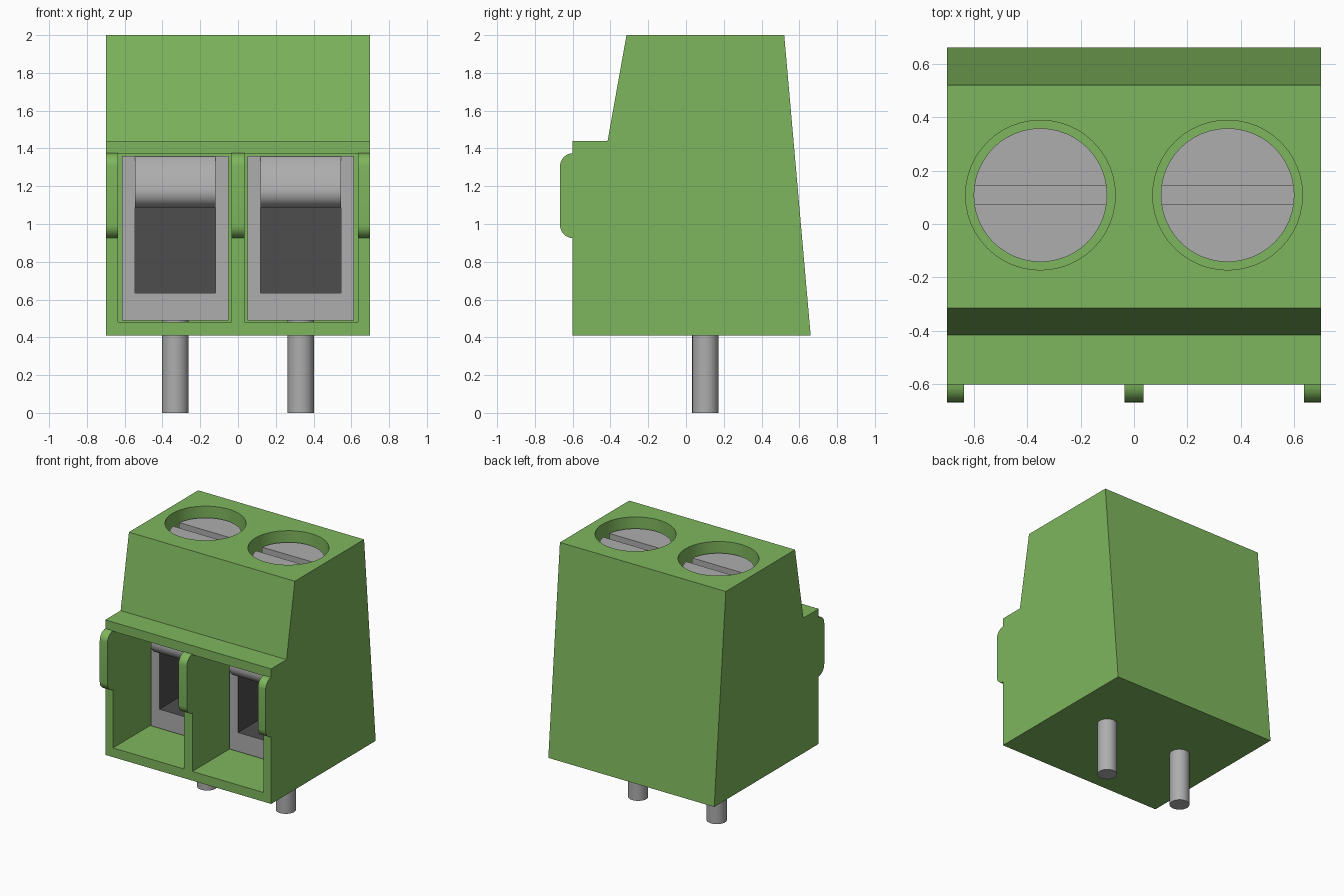
import bpy, bmesh, math
from mathutils import Matrix

if "Cube" in bpy.data.objects:
    bpy.data.objects.remove(bpy.data.objects["Cube"], do_unlink=True)


def material(name, rgb):
    m = bpy.data.materials.new(name)
    m.use_nodes = True
    m.diffuse_color = (*rgb, 1)
    m.node_tree.nodes["Principled BSDF"].inputs["Base Color"].default_value = (*rgb, 1)
    return m


GREEN = material("green plastic", (0.21, 0.47, 0.11))
METAL = material("light grey metal", (0.42, 0.42, 0.42))
DARK = material("dark grey opening", (0.075, 0.075, 0.075))


def finish(name, bm, mat):
    bmesh.ops.recalc_face_normals(bm, faces=bm.faces)
    mesh = bpy.data.meshes.new(name)
    bm.to_mesh(mesh)
    bm.free()
    mesh.materials.append(mat)
    obj = bpy.data.objects.new(name, mesh)
    bpy.context.collection.objects.link(obj)
    return obj


def box(name, x, y, z, mat):
    bm = bmesh.new()
    size = [b - a for a, b in (x, y, z)]
    mid = [(a + b) / 2 for a, b in (x, y, z)]
    bmesh.ops.create_cube(bm, size=1, matrix=Matrix.Translation(mid) @ Matrix.Diagonal((*size, 1)))
    return finish(name, bm, mat)


def cylinder(name, x, y, z, radius, mat):
    bm = bmesh.new()
    bmesh.ops.create_cone(bm, cap_ends=True, segments=48, radius1=radius, radius2=radius,
                          depth=z[1] - z[0], matrix=Matrix.Translation((x, y, sum(z) / 2)))
    return finish(name, bm, mat)


def extrude_profile(name, points, x, mat):
    """Extrude a (y, z) outline between two x positions."""
    bm = bmesh.new()
    face = bm.faces.new([bm.verts.new((x[0], *p)) for p in points])
    new = bmesh.ops.extrude_face_region(bm, geom=[face])["geom"]
    verts = [v for v in new if isinstance(v, bmesh.types.BMVert)]
    bmesh.ops.translate(bm, verts=verts, vec=(x[1] - x[0], 0, 0))
    return finish(name, bm, mat)


def cut(obj, cutters):
    for c in cutters:
        mod = obj.modifiers.new("cut", "BOOLEAN")
        mod.operation, mod.solver, mod.object = "DIFFERENCE", "EXACT", c
    bpy.context.view_layer.update()
    graph = bpy.context.evaluated_depsgraph_get()
    mesh = bpy.data.meshes.new_from_object(obj.evaluated_get(graph))
    obj.modifiers.clear()
    obj.data = mesh
    for c in cutters:
        bpy.data.objects.remove(c, do_unlink=True)


def smooth(obj):
    bpy.ops.object.select_all(action="DESELECT")
    obj.select_set(True)
    bpy.context.view_layer.objects.active = obj
    bpy.ops.object.shade_smooth_by_angle(angle=math.radians(35))


def arc(cy, cz, r, start, end, steps=8):
    angles = [math.radians(start + (end - start) * i / steps) for i in range(steps + 1)]
    return [(cy + r * math.cos(a), cz + r * math.sin(a)) for a in angles]


SCREW_Y = 0.108

# Housing with wire pockets and screw wells
housing = extrude_profile("housing", [(-0.6, 0.41), (0.66, 0.41), (0.52, 2), (-0.315, 2),
                                      (-0.415, 1.44), (-0.6, 1.44)], (-0.7, 0.7), GREEN)
cutters = []
for s in (-1, 1):
    cutters.append(box("pocket_cutter", sorted((s * 0.035, s * 0.635)), (-0.8, 0.4), (0.48, 1.37), GREEN))
    cutters.append(cylinder("well_cutter", s * 0.35, SCREW_Y, (1.6, 2.2), 0.28, GREEN))
cut(housing, cutters)
smooth(housing)

# Rounded ribs on the front
rib_outline = [(-0.6, 0.925)] + arc(-0.597, 0.995, 0.07, 270, 180) + arc(-0.597, 1.305, 0.07, 180, 90) + [(-0.6, 1.375)]
for name, x in (("right_rib", (-0.7, -0.635)), ("middle_rib", (-0.035, 0.035)), ("left_rib", (0.635, 0.7))):
    smooth(extrude_profile(name, rib_outline, x, GREEN))

for side, s in (("right", -1), ("left", 1)):
    cx = s * 0.332

    # Metal cage with a dark wire opening
    cage = box(side + "_cage", (cx - 0.283, cx + 0.283), (-0.17, 0.38), (0.49, 1.36), METAL)
    hole = box("opening_cutter", (cx - 0.213, cx + 0.213), (-0.3, 0.32), (0.635, 1.3), METAL)
    cut(cage, [hole])
    cage.data.materials.clear()
    cage.data.materials.append(METAL)
    cage.data.materials.append(DARK)
    for f in cage.data.polygons:
        c = f.center
        inside = abs(c.x - cx) < 0.25 and -0.16 < c.y < 0.35 and 0.6 < c.z < 1.33
        f.material_index = 1 if inside else 0

    # Curved clamp lip above the opening
    lip = [(-0.165, 1.36), (-0.22, 1.32), (-0.255, 1.26)] + arc(-0.19, 1.17, 0.083, 165, 270) + [(0.3, 1.087), (0.3, 1.36)]
    smooth(extrude_profile(side + "_clamp", lip, (cx - 0.213, cx + 0.213), METAL))

    # Slotted screw
    screw = cylinder(side + "_screw", s * 0.35, SCREW_Y, (1.55, 1.925), 0.25, METAL)
    cut(screw, [box("slot_cutter", (s * 0.35 - 0.4, s * 0.35 + 0.4), (0.072, 0.144), (1.86, 2.1), METAL)])
    smooth(screw)

    # Solder pin
    smooth(cylinder(side + "_pin", cx, 0.103, (0, 0.5), 0.07, METAL))
